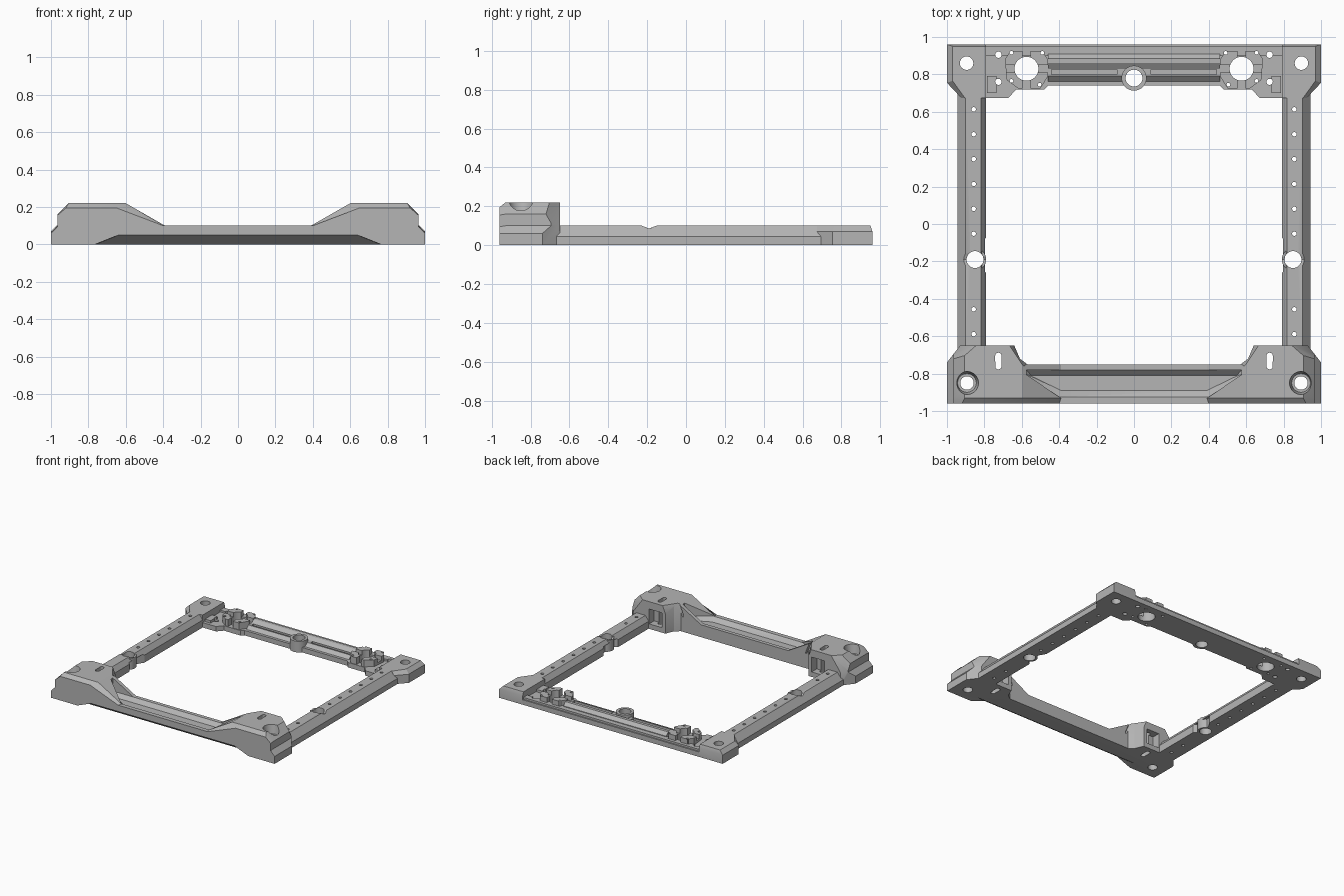
import bpy, bmesh, math
from mathutils import Vector

if "Cube" in bpy.data.objects:
    bpy.data.objects.remove(bpy.data.objects["Cube"])

grey = bpy.data.materials.new("mid_grey")
grey.use_nodes = True
grey.diffuse_color = (0.46, 0.46, 0.46, 1)
grey.node_tree.nodes["Principled BSDF"].inputs["Base Color"].default_value = grey.diffuse_color


def finish(name, bm):
    bmesh.ops.recalc_face_normals(bm, faces=bm.faces)
    mesh = bpy.data.meshes.new(name)
    bm.to_mesh(mesh)
    bm.free()
    mesh.materials.append(grey)
    ob = bpy.data.objects.new(name, mesh)
    bpy.context.collection.objects.link(ob)
    return ob


def loft(name, rings):
    """Closed solid through rings of equal point count."""
    bm = bmesh.new()
    loops = [[bm.verts.new(p) for p in r] for r in rings]
    n = len(loops[0])
    for a, b in zip(loops, loops[1:]):
        for i in range(n):
            bm.faces.new((a[i], a[(i + 1) % n], b[(i + 1) % n], b[i]))
    bm.faces.new(loops[0][::-1])
    bm.faces.new(loops[-1])
    return finish(name, bm)


def plan(name, pts, z0, z1):
    return loft(name, [[(x, y, z) for x, y in pts] for z in (z0, z1)])


def box(name, x0, x1, y0, y1, z0, z1):
    return plan(name, [(x0, y0), (x1, y0), (x1, y1), (x0, y1)], z0, z1)


def disc(name, x, y, z0, z1, r0, r1=None, n=32):
    def ring(z, r):
        return [(x + r * math.cos(i * math.tau / n), y + r * math.sin(i * math.tau / n), z)
                for i in range(n)]
    return loft(name, [ring(z0, r0), ring(z1, r0 if r1 is None else r1)])


def hull(name, pts):
    bm = bmesh.new()
    for p in pts:
        bm.verts.new(p)
    bmesh.ops.convex_hull(bm, input=bm.verts)
    return finish(name, bm)


def combine(ob, *others, mode='DIFFERENCE'):
    """Boolean each helper into ob, then drop the helper."""
    for other in others:
        mod = ob.modifiers.new("shape", 'BOOLEAN')
        mod.operation, mod.object, mod.solver = mode, other, 'EXACT'
        bpy.context.view_layer.objects.active = ob
        bpy.ops.object.modifier_apply(modifier=mod.name)
        bpy.data.objects.remove(other)


def hole(ob, x, y, r, z0=-0.1, z1=0.4):
    combine(ob, disc("hole", x, y, z0, z1, r, n=32 if r > 0.02 else 14))


def both(pts):
    """Add the mirror image of a half outline running from +x to the middle."""
    return pts + [(-p[0], *p[1:]) for p in reversed(pts)]


# Front crossbar: lofted outline with a bevelled front edge, trimmed in plan
full = both([(1, 0), (1, .06), (.965, .1), (.965, .16), (.905, .22), (.6, .22), (.39, .1)])
face = both([(1, 0), (1, .06), (.965, .095), (.965, .155), (.92, .195), (.65, .195), (.4, .1)])
front = loft("front_crossbar", [[(x, y, z) for x, z in ring] for ring, y in
                                ((face, -.96), (full, -.93), (full, -.6))])
outline = both([(1, -1), (1, -.74), (.93, -.65), (.64, -.65), (.61, -.72), (.57, -.75)])
combine(front, plan("trim", outline, -.1, .4), mode='INTERSECT')

# Sloped undercut along the front foot
combine(front, loft("undercut", [
    [(s * w, -.97, -.01) for s, w in ((-1, .79), (1, .79))] + [(.625, -.97, .056), (-.625, -.97, .056)],
    [(s * w, -.89, -.01) for s, w in ((-1, .79), (1, .79))] + [(.76, -.89, .0), (-.76, -.89, .0)]]))

# Long tapered trough in the top
trough_top = both([(.575, -.78), (.575, -.805), (.4, -.925)])
trough_floor = both([(.55, -.81), (.545, -.815), (.39, -.89)])
combine(front, loft("trough", [[(x, y, z) for x, y in ring] for ring, z in
                               ((trough_floor, .07), (trough_top, .1), (trough_top, .3))]))

for s in (-1, 1):
    # Faceted rear outer corner and rear flanks of the raised block
    combine(front, hull("facet", [(s * x, y, z) for x, y, z in (
        (.82, -.64, .24), (.98, -.78, .24), (.92, -.64, .1), (.98, -.70, .1),
        (1.1, -.78, .24), (1.1, -.64, .24), (1.1, -.64, .1), (1.1, -.7, .1))]))
    combine(front, hull("flank", [(s * x, y, z) for x, y, z in (
        (.60, -.76, .24), (.68, -.64, .24), (.63, -.64, .12), (.55, -.76, .12),
        (.5, -.64, .24), (.5, -.64, .12))]))
    # Rear pocket
    combine(front, box("pocket", *sorted((s * .67, s * .785)), -.715, -.6, .04, .16))
    # Countersunk bolt hole and upright slot
    hole(front, s * .893, -.85, .036)
    combine(front, disc("sink", s * .893, -.85, .15, .221, .05, .062))
    slot = disc("slot", s * .725, -.705, -.1, .4, .017)
    for v in slot.data.vertices:
        if v.co.y < -.705:
            v.co.y -= .055
    combine(front, slot)

# Cross holes in the front face
for x, z, depth in ((-.725, .135, .5), (.725, .065, .04)):
    pin = disc("pin", 0, 0, 0, depth, .016, n=16)
    for v in pin.data.vertices:
        v.co = Vector((x + v.co.x, -.98 + v.co.z, z + v.co.y))
    combine(front, pin)

# Side rails
section = [(.79, 0), (.79, .06), (.818, .1), (.9, .1), (.943, .045), (.943, 0)]
for s, side in ((-1, "right"), (1, "left")):
    rail = loft(side + "_rail", [[(s * x, y, z) for x, z in section] for y in (-.7, .74)])
    # Relief beside the locating boss
    combine(rail, plan("relief", [(s * .78, -.07), (s * .79, -.07), (s * .82, -.12),
                                  (s * .82, -.24), (s * .79, -.26), (s * .78, -.26)], -.1, .07))
    combine(rail, disc("boss", s * .85, -.19, 0, .092, .06), mode='UNION')
    combine(rail, hull("dip", [(s * x, y, z) for x in (.7, 1) for y, z in
                               ((-.23, .101), (-.15, .101), (-.19, .086))]))
    hole(rail, s * .85, -.19, .045)
    for i in range(-3, 7):
        if i != -1:
            hole(rail, s * .857, .081 + .133 * (i - 2) if i > -1 else -.19 + .133 * i, .012)

    # Rear corner blocks with a bevelled outer edge
    foot = [(.79, .675), (.925, .675), (1, .755), (1, .96), (.79, .96)]
    crown = [(.79, .675), (.905, .675), (.97, .765), (.97, .95), (.79, .95)]
    corner = loft(side + "_rear_corner", [[(s * x, y, z) for x, y in ring] for ring, z in
                                          ((foot, 0), (foot, .07), (crown, .1))])
    hole(corner, s * .895, .86, .036)

# Rear crossbar: base plate
rear = plan("rear_crossbar", both([(.795, .96), (.795, .675), (.67, .675), (.63, .72),
                                   (.48, .72), (.46, .74)]), 0, .04)
# Stepped ridge and rear lip
ridge = [(.74, .02), (.79, .065), (.83, .065), (.86, .085), (.885, .085), (.91, .06), (.91, .02)]
combine(rear, loft("ridge", [[(x, y, z) for y, z in ridge] for x in (-.46, .46)]),
        box("lip", -.795, .795, .9, .95, .02, .055),
        disc("centre_boss", 0, .78, 0, .09, .067), mode='UNION')
# Long groove either side of the centre boss
for s in (-1, 1):
    combine(rear, box("groove", *sorted((s * .09, s * .44)), .8, .825, .05, .2))
# Bearing clips with split notches
for s in (-1, 1):
    clip = plan("clip", [(s * x, y) for x, y in (
        (.49, .925), (.46, .88), (.46, .79), (.5, .725), (.62, .725),
        (.68, .77), (.69, .88), (.66, .925))], .02, .095)
    combine(clip, box("notch", s * .575 - .022, s * .575 + .022, .6, 1, .04, .2),
            box("notch", s * .575 - .2, s * .575 + .2, .81, .85, .06, .2))
    combine(rear, clip, mode='UNION')
    combine(rear, box("tab", *sorted((s * .735, s * .785)), .70, .79, .02, .06), mode='UNION')
    hole(rear, s * .575, .83, .064)
    for x, y, r in ((.725, .905, .017), (.725, .76, .017), (.49, .915, .01),
                    (.655, .915, .01), (.505, .745, .01), (.655, .765, .01)):
        hole(rear, s * x, y, r)
hole(rear, 0, .78, .045)

# Smooth the round holes, keep the facets crisp
bpy.ops.object.select_all(action='DESELECT')
for ob in bpy.context.collection.objects:
    if ob.type == 'MESH' and ob.data.materials and ob.data.materials[0] == grey:
        ob.select_set(True)
        bpy.context.view_layer.objects.active = ob
bpy.ops.object.shade_smooth_by_angle(angle=math.radians(28))
